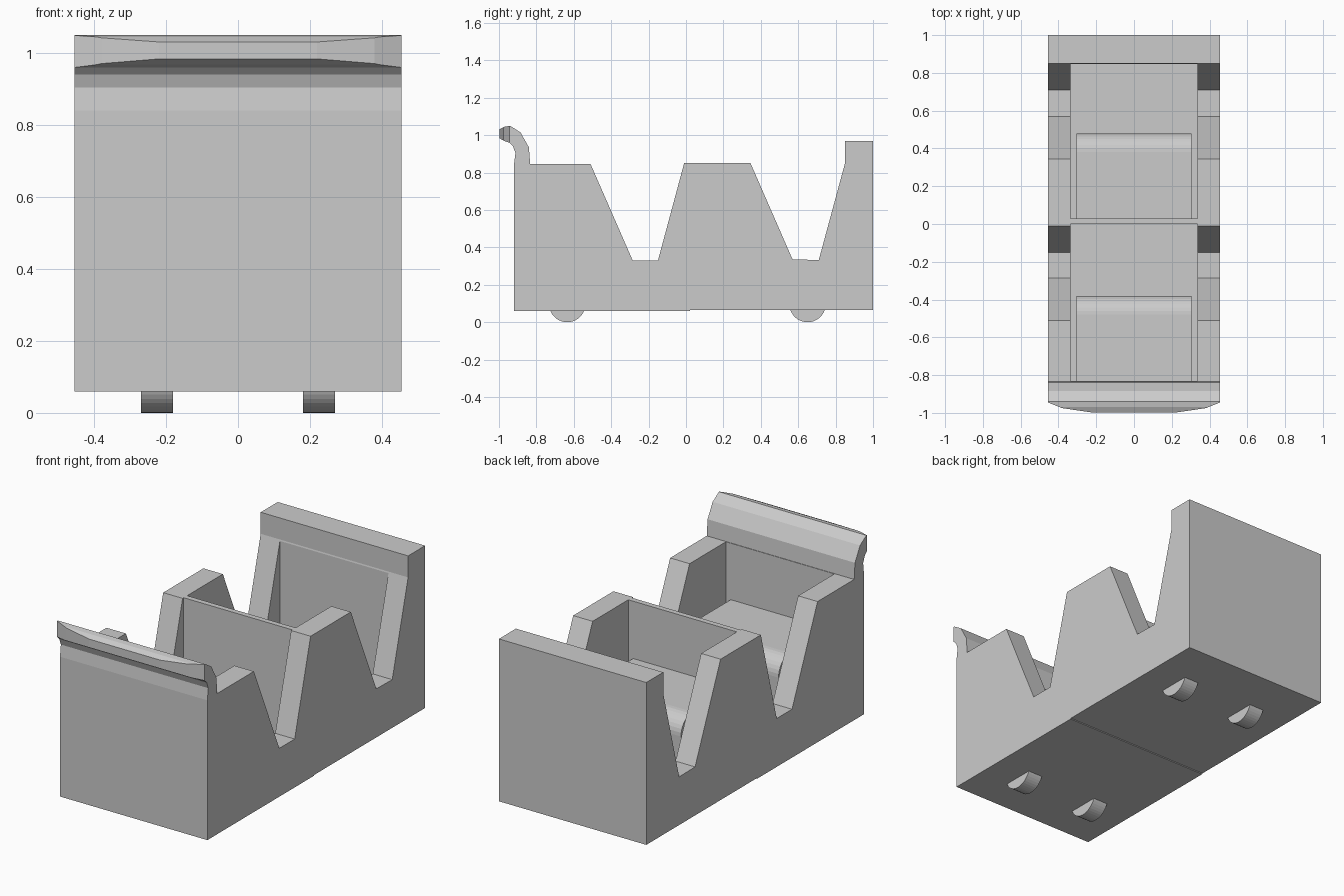
import bpy
import bmesh
from math import sin, cos, radians
from mathutils import Vector

cube = bpy.data.objects.get("Cube")
if cube:
    bpy.data.objects.remove(cube, do_unlink=True)

grey = bpy.data.materials.new("light_grey")
grey.use_nodes = True
grey.diffuse_color = (0.6, 0.6, 0.6, 1)
for node in grey.node_tree.nodes:
    if node.type == 'BSDF_PRINCIPLED':
        node.inputs["Base Color"].default_value = (0.6, 0.6, 0.6, 1)


def prism(name, points, offset):
    """Extrude a closed outline of 3D points along an offset."""
    bm = bmesh.new()
    face = bm.faces.new([bm.verts.new(p) for p in points])
    ext = bmesh.ops.extrude_face_region(bm, geom=[face], use_keep_orig=True)
    moved = [g for g in ext["geom"] if isinstance(g, bmesh.types.BMVert)]
    bmesh.ops.translate(bm, verts=moved, vec=Vector(offset))
    bmesh.ops.recalc_face_normals(bm, faces=bm.faces)
    mesh = bpy.data.meshes.new(name)
    bm.to_mesh(mesh)
    bm.free()
    mesh.materials.append(grey)
    obj = bpy.data.objects.new(name, mesh)
    bpy.context.collection.objects.link(obj)
    return obj


def side_prism(name, profile, x0, x1):
    """Extrude a (y, z) profile across the width."""
    return prism(name, [(x0, y, z) for y, z in profile], (x1 - x0, 0, 0))


def cut(target, cutter, operation):
    """Apply a boolean and discard the cutter."""
    cutter.hide_render = True
    mod = target.modifiers.new("cut", 'BOOLEAN')
    mod.operation = operation
    mod.solver = 'EXACT'
    mod.object = cutter
    graph = bpy.context.evaluated_depsgraph_get()
    mesh = bpy.data.meshes.new_from_object(target.evaluated_get(graph))
    target.modifiers.clear()
    target.data = mesh
    bpy.data.objects.remove(cutter, do_unlink=True)


HALF, INNER, BASE, FLOOR = 0.455, 0.335, 0.06, 0.17

# Body: side outline with two V notches, tall back panel and curled front lip
outline = [
    (-0.92, BASE), (0.02, BASE), (0.022, 0.064), (1, 0.064), (1, 0.97), (0.85, 0.97),
    (0.85, 0.85), (0.71, 0.333), (0.57, 0.335), (0.345, 0.85), (-0.01, 0.85),
    (-0.15, 0.33), (-0.285, 0.33), (-0.51, 0.845), (-0.833, 0.845),
    (-0.84, 0.935), (-0.885, 1.015), (-0.94, 1.05), (-0.97, 1.045),
    (-1, 1.03), (-1, 0.985), (-0.97, 0.968), (-0.945, 0.96),
    (-0.925, 0.94), (-0.912, 0.905), (-0.92, 0.84)]
body = side_prism("body", outline, -HALF, HALF)

# Lip tapers back towards both sides
half_plan = [(0.22, -0.998), (0.38, -0.975), (HALF, -0.945), (0.6, -0.88), (0.6, 1.2)]
plan = half_plan + [(-x, y) for x, y in reversed(half_plan)]
cut(body, prism("plan_cutter", [(x, y, -1) for x, y in plan], (0, 0, 3)), 'INTERSECT')

# Two compartments, each with a rounded ledge against its front wall
for label, front, back in (("front", -0.83, 0.0), ("rear", 0.03, 0.848)):
    box = [(front, FLOOR), (back, FLOOR), (back, 1.3), (front, 1.3)]
    cut(body, side_prism("compartment_cutter", box, -INNER, INNER), 'DIFFERENCE')
    end, top, r = front + 0.45, 0.53, 0.1
    ledge = [(front - 0.01, FLOOR - 0.01), (end, FLOOR - 0.01)]
    for i in range(9):
        a = radians(90 * i / 8)
        ledge.append((end - r + r * cos(a), top - r + r * sin(a)))
    ledge.append((front - 0.01, top))
    side_prism(label + "_ledge", ledge, -0.305, 0.305)

# Half-round feet
for label, y in (("front", -0.635), ("rear", 0.65)):
    for side, x in (("right", -0.27), ("left", 0.18)):
        arc = []
        for i in range(17):
            a = radians(200 + 140 * i / 16)
            arc.append((y + 0.0975 * cos(a), 0.0975 * (1 + sin(a))))
        side_prism(f"{label}_{side}_foot", arc, x, x + 0.09)
